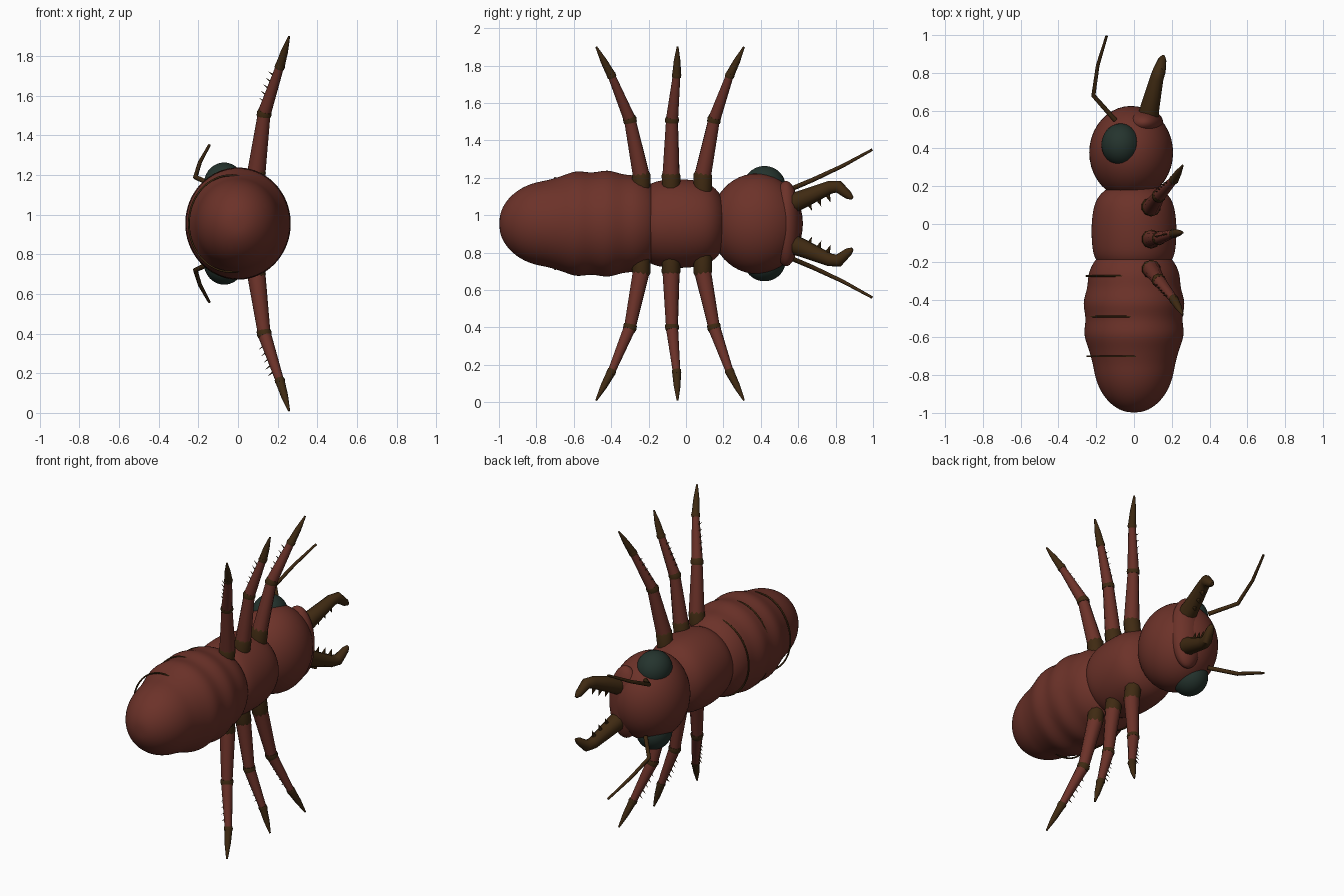
import bpy, bmesh, math
from mathutils import Vector, Matrix

if "Cube" in bpy.data.objects:
    bpy.data.objects.remove(bpy.data.objects["Cube"], do_unlink=True)

MID = 0.955  # height of the symmetry plane: the insect lies on its side


def material(name, rgb):
    m = bpy.data.materials.new(name)
    m.use_nodes = True
    m.diffuse_color = (*rgb, 1)
    m.node_tree.nodes["Principled BSDF"].inputs["Base Color"].default_value = (*rgb, 1)
    return m


SHELL = material("red brown shell", (0.15, 0.032, 0.022))
DARK = material("dark brown horn", (0.05, 0.023, 0.006))
EYE = material("dark green eye", (0.018, 0.034, 0.027))


def finish(bm, name, mat, smooth=True):
    bmesh.ops.recalc_face_normals(bm, faces=bm.faces)
    for f in bm.faces:
        f.smooth = smooth
    me = bpy.data.meshes.new(name)
    bm.to_mesh(me)
    bm.free()
    me.materials.append(mat)
    ob = bpy.data.objects.new(name, me)
    bpy.context.collection.objects.link(ob)
    return ob


def ellipsoid(name, mat, centre, radii):
    bm = bmesh.new()
    bmesh.ops.create_uvsphere(bm, u_segments=40, v_segments=24, radius=1)
    bm.transform(Matrix.Translation(centre) @ Matrix.Diagonal((*radii, 1)))
    return finish(bm, name, mat)


def lathe(name, mat, profile, x, widen):
    """Body section turned around the y axis, with closed ends."""
    bm = bmesh.new()
    n = 24
    rings = []
    for y, r in profile:
        rings.append([bm.verts.new((x + widen * r * math.cos(a), y, MID + r * math.sin(a)))
                      for a in (math.tau * i / n for i in range(n))])
    for a, b in zip(rings, rings[1:]):
        for i in range(n):
            j = (i + 1) % n
            bm.faces.new((a[i], a[j], b[j], b[i]))
    bm.faces.new(rings[0])
    bm.faces.new(rings[-1])
    ob = finish(bm, name, mat)
    ob.modifiers.new("smooth", "SUBSURF").levels = 2
    ob.modifiers["smooth"].render_levels = 2
    return ob


def tube(name, mat, points, radii, closed=False):
    """Tapered tube through a few points."""
    cu = bpy.data.curves.new(name, "CURVE")
    cu.dimensions = "3D"
    cu.bevel_depth = 1
    cu.bevel_resolution = 3
    cu.use_fill_caps = True
    sp = cu.splines.new("POLY")
    sp.points.add(len(points) - 1)
    for p, co, r in zip(sp.points, points, radii):
        p.co = (*co, 1)
        p.radius = r
    sp.use_cyclic_u = closed
    cu.materials.append(mat)
    ob = bpy.data.objects.new(name, cu)
    bpy.context.collection.objects.link(ob)
    bpy.ops.object.select_all(action="DESELECT")
    ob.select_set(True)
    bpy.context.view_layer.objects.active = ob
    bpy.ops.object.convert(target="MESH")
    bpy.ops.object.shade_smooth_by_angle(angle=math.radians(40))
    return ob


def spikes(name, mat, roots, direction, length, radius):
    """Row of small cones joined in one mesh."""
    bm = bmesh.new()
    d = Vector(direction).normalized()
    turn = d.to_track_quat("Z", "Y").to_matrix().to_4x4()
    for root in roots:
        bmesh.ops.create_cone(bm, cap_ends=True, segments=8, radius1=radius, radius2=0, depth=length,
                              matrix=Matrix.Translation(Vector(root) + d * length / 2) @ turn)
    return finish(bm, name, mat, False)


# Body
lathe("abdomen", SHELL, [(-0.998, 0.03), (-0.985, 0.085), (-0.94, 0.15), (-0.87, 0.2), (-0.8, 0.224),
                         (-0.75, 0.232), (-0.7, 0.246), (-0.65, 0.262), (-0.58, 0.291), (-0.5, 0.268),
                         (-0.42, 0.297), (-0.34, 0.262), (-0.27, 0.264), (-0.2, 0.232),
                         (-0.15, 0.18)], 0, 0.94)
lathe("thorax", SHELL, [(-0.26, 0.14), (-0.2, 0.22), (-0.12, 0.237), (-0.02, 0.241), (0.08, 0.232),
                        (0.16, 0.2), (0.22, 0.1)], 0, 0.95)
ellipsoid("head", SHELL, (-0.015, 0.378, MID), (0.222, 0.247, 0.268))
ellipsoid("face_plate", SHELL, (0.05, 0.535, MID), (0.105, 0.075, 0.228))

# Thin bands around the abdomen, shifted towards the back
for i, (y, x, rx, rz) in enumerate([(-0.275, -0.02, 0.232, 0.247), (-0.49, -0.03, 0.22, 0.27),
                                    (-0.7, -0.035, 0.213, 0.244)]):
    ring = [(x + rx * math.cos(a), y, MID + rz * math.sin(a))
            for a in (math.tau * k / 64 for k in range(64))]
    tube(f"abdomen_band_{i + 1}", DARK, ring, [0.005] * 64, True)

LEGS = {"front": (0.09, 0.15, 0.235, 0.31),
        "middle": (-0.08, -0.075, -0.05, -0.045),
        "hind": (-0.24, -0.3, -0.4, -0.48)}

for side, s in (("left", 1), ("right", -1)):
    def at(x, y, h):
        return Vector((x, y, MID + s * h))

    ellipsoid(f"eye_{side}", EYE, at(-0.07, 0.42, 0.2), (0.102, 0.112, 0.108))

    # Antenna
    tube(f"antenna_{side}", DARK,
         [at(-0.1, 0.55, 0.18), at(-0.215, 0.68, 0.235), at(-0.192, 0.84, 0.31), at(-0.145, 0.995, 0.395)],
         [0.013, 0.012, 0.01, 0.007])

    # Hooked mandible with teeth on the inner edge
    tube(f"mandible_{side}", DARK,
         [at(0.075, 0.57, 0.11), at(0.085, 0.62, 0.13), at(0.12, 0.77, 0.194), at(0.135, 0.815, 0.198),
          at(0.15, 0.87, 0.15), at(0.155, 0.89, 0.135)],
         [0.055, 0.05, 0.036, 0.034, 0.022, 0.009])
    spikes(f"mandible_teeth_{side}", DARK,
           [at(0.095 + 0.012 * k, 0.655 + 0.05 * k, 0.115 + 0.022 * k) for k in range(3)],
           (0.1, 0.4, -s), 0.05, 0.016)

    # Legs
    for leg, ys in LEGS.items():
        hip, knee, ankle, tip = (at(x, y, h) for x, y, h in
                                 zip((0.093, 0.132, 0.212, 0.258), ys, (0.26, 0.555, 0.795, 0.945)))
        tag = f"{leg}_{side}"
        root = at(0.08, ys[0], 0.16)
        tube(f"hip_{tag}", DARK, [root, hip, hip.lerp(knee, 0.05)], [0.048, 0.05, 0.043])
        tube(f"thigh_{tag}", SHELL, [hip, knee], [0.046, 0.032])
        tube(f"shin_{tag}", SHELL, [knee, ankle], [0.034, 0.021])
        for joint, here, a, b, r in (("knee", knee, hip, ankle, 0.038), ("ankle", ankle, knee, tip, 0.026)):
            tube(f"{joint}_{tag}", DARK, [here.lerp(a, 0.05), here, here.lerp(b, 0.06)], [r * 0.95, r, r * 0.9])
        tube(f"foot_{tag}", DARK, [ankle, ankle.lerp(tip, 0.5), tip], [0.024, 0.018, 0.005])
        spikes(f"bristles_{tag}", DARK,
               [knee.lerp(ankle, 0.25 + 0.14 * k) - Vector((0.02, 0, 0)) for k in range(5)],
               (-0.8, 0.1, 0.6 * s), 0.035, 0.005)
